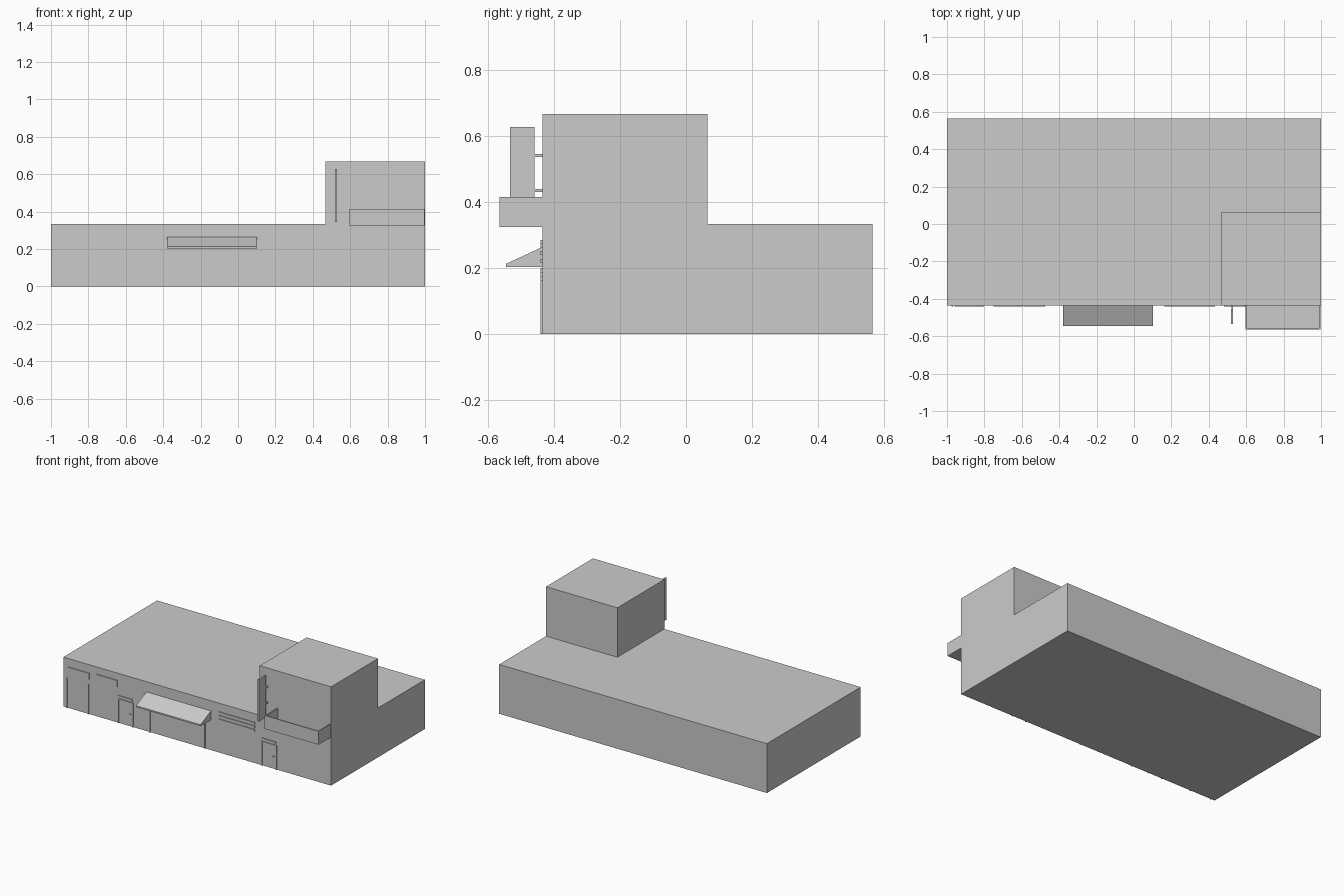
import bpy

if "Cube" in bpy.data.objects:
    bpy.data.objects.remove(bpy.data.objects["Cube"])

FRONT = -0.435   # y of the street wall
PROUD = 0.006    # how far flat trim stands out


def prism(name, profile, lo, hi, axis):
    """Extrude a closed 2D profile along x (profile = y,z) or y (profile = x,z)."""
    n = len(profile)
    put = (lambda p, d: (d, *p)) if axis == 'X' else (lambda p, d: (p[0], d, p[1]))
    verts = [put(p, d) for d in (lo, hi) for p in profile]
    faces = [tuple(range(n - 1, -1, -1)), tuple(range(n, 2 * n))]
    faces += [(i, (i + 1) % n, n + (i + 1) % n, n + i) for i in range(n)]
    if axis == 'Y':
        faces = [f[::-1] for f in faces]
    me = bpy.data.meshes.new(name)
    me.from_pydata(verts, [], faces)
    me.update()
    ob = bpy.data.objects.new(name, me)
    bpy.context.collection.objects.link(ob)
    return ob


def box(name, x0, x1, y0, y1, z0, z1):
    return prism(name, [(y0, z0), (y1, z0), (y1, z1), (y0, z1)], x0, x1, 'X')


def plate(name, x0, x1, z0, z1, depth=PROUD):
    return box(name, x0, x1, FRONT - depth, FRONT + 0.002, z0, z1)


def frame(name, x0, x1, z1, t=0.007):
    """Upside-down U of trim standing on the ground."""
    pts = [(x0, 0), (x0 + t, 0), (x0 + t, z1 - t), (x1 - t, z1 - t),
           (x1 - t, 0), (x1, 0), (x1, z1), (x0, z1)]
    return prism(name, pts, FRONT - PROUD, FRONT + 0.002, 'Y')


# Main hall and corner tower
box("main_hall", -1, 1, FRONT, 0.565, 0, 0.333)
box("upper_storey", 0.467, 1, FRONT, 0.065, 0.333, 0.667)

# Open-topped balcony: tray section with end walls
T = 0.008
BX0, BX1, BY, BZ0, BZ1 = 0.595, 0.997, -0.565, 0.325, 0.415
prism("balcony_floor_and_front",
      [(BY, BZ0), (FRONT, BZ0), (FRONT, BZ0 + T), (BY + T, BZ0 + T), (BY + T, BZ1), (BY, BZ1)],
      BX0, BX1, 'X')
for side, x in (("left", BX0), ("right", BX1 - T)):
    box(f"balcony_{side}_wall", x, x + T, BY + T, FRONT, BZ0 + T, BZ1)

# Hanging sign board on two brackets
box("sign_board", 0.518, 0.53, -0.534, -0.46, 0.345, 0.628)
for i, z in enumerate((0.435, 0.541)):
    box(f"sign_bracket_{i}", 0.52, 0.528, -0.46, FRONT, z - 0.005, z + 0.005)

# Shop awning with a narrow front lip
prism("awning", [(-0.545, 0.203), (FRONT, 0.203), (FRONT, 0.264), (-0.545, 0.213)],
      -0.38, 0.102, 'X')

# Shopfront under the awning
frame("shopfront_frame", -0.355, 0.06, 0.2)

# Two matching doors with lintel and knob
for side, x in (("left", -0.59), ("right", 0.482)):
    frame(f"{side}_door_frame", x, x + 0.114, 0.164)
    plate(f"{side}_door_lintel", x, x + 0.108, 0.174, 0.186)
    plate(f"{side}_door_knob", x + 0.086, x + 0.094, 0.077, 0.085)

# Garage posts and flat signs on the left
for i, x in enumerate((-0.975, -0.815)):
    plate(f"garage_post_{i}", x, x + 0.007, 0, 0.2)
plate("garage_sign", -0.96, -0.803, 0.236, 0.277)
plate("small_sign", -0.75, -0.596, 0.24, 0.285)

# Vent slats to the right of the awning
for i, z in enumerate((0.215, 0.239, 0.263)):
    plate(f"vent_slat_{i}", 0.162, 0.432, z, z + 0.013)
